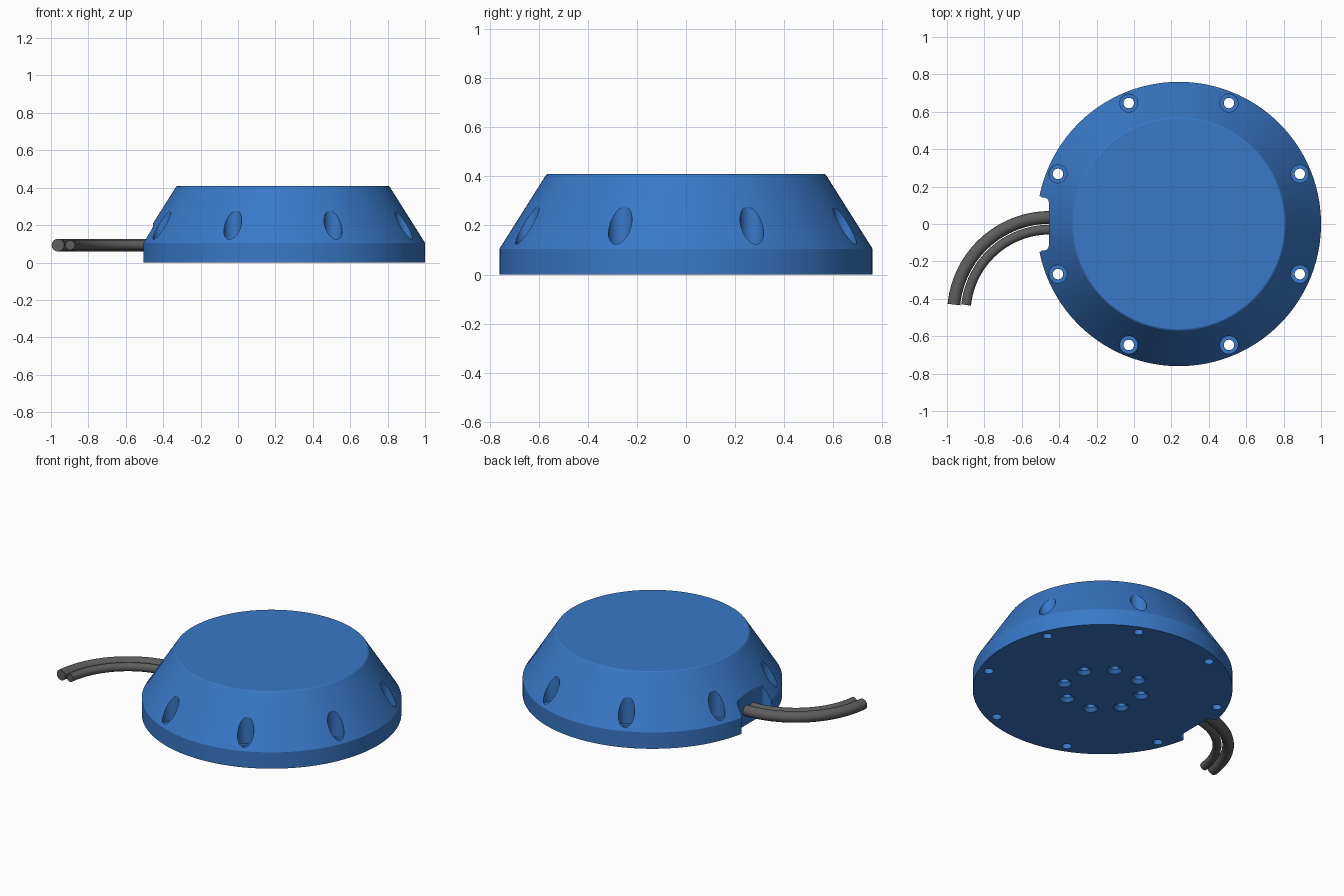
import bpy, bmesh
from math import sin, cos, pi, radians

if "Cube" in bpy.data.objects:
    bpy.data.objects.remove(bpy.data.objects["Cube"])

CX = 0.24  # x position of the housing axis


def material(name, rgb):
    mat = bpy.data.materials.new(name)
    mat.diffuse_color = (*rgb, 1)
    mat.use_nodes = True
    mat.node_tree.nodes["Principled BSDF"].inputs["Base Color"].default_value = mat.diffuse_color
    return mat


def lathe(bm, profile, x, y, segs):
    """Closed solid of revolution; the (r, z) profile runs upward, axis ends are capped."""
    rings = [[bm.verts.new((x + r * cos(2 * pi * i / segs), y + r * sin(2 * pi * i / segs), z))
              for i in range(segs)] for r, z in profile]
    for a, b in zip(rings, rings[1:]):
        for i in range(segs):
            j = (i + 1) % segs
            bm.faces.new((a[i], a[j], b[j], b[i]))
    bm.faces.new(rings[0][::-1])
    bm.faces.new(rings[-1])


def prism(bm, outline, z0, z1):
    low = [bm.verts.new((x, y, z0)) for x, y in outline]
    high = [bm.verts.new((x, y, z1)) for x, y in outline]
    n = len(outline)
    faces = [bm.faces.new(low), bm.faces.new(high)]
    faces += [bm.faces.new((low[i], low[(i + 1) % n], high[(i + 1) % n], high[i])) for i in range(n)]
    bmesh.ops.recalc_face_normals(bm, faces=faces)


def to_object(name, bm):
    mesh = bpy.data.meshes.new(name)
    bm.to_mesh(mesh)
    bm.free()
    obj = bpy.data.objects.new(name, mesh)
    bpy.context.collection.objects.link(obj)
    return obj


def activate(obj):
    bpy.ops.object.select_all(action='DESELECT')
    obj.select_set(True)
    bpy.context.view_layer.objects.active = obj


blue = material("blue", (0.04, 0.19, 0.58))
dark = material("dark_grey", (0.11, 0.11, 0.11))

# Housing: short cylinder, cone, rounded top edge
bm = bmesh.new()
lathe(bm, [(0.76, 0), (0.76, 0.105), (0.574, 0.4), (0.57, 0.406), (0.563, 0.41)], CX, 0, 160)
housing = to_object("housing", bm)
housing.data.materials.append(blue)

# Cutters: counterbored rim holes and countersunk holes in the base
bm = bmesh.new()
for k in range(8):
    a = radians(22.5 + 45 * k)
    lathe(bm, [(0.028, -0.1), (0.028, 0.105), (0.048, 0.105), (0.048, 0.5)],
          CX + 0.7 * cos(a), 0.7 * sin(a), 32)
    lathe(bm, [(0.055, -0.01), (0.045, 0), (0.025, 0.02), (0.025, 0.12)],
          CX + 0.235 * cos(a), 0.235 * sin(a), 32)

# Cutter: cable notch with rounded corners
half = [(-0.455, 0.115), (-0.458, 0.129), (-0.467, 0.138), (-0.48, 0.141),
        (-0.494, 0.143), (-0.504, 0.151), (-0.515, 0.165), (-0.6, 0.165)]
prism(bm, half + [(x, -y) for x, y in reversed(half)], -0.1, 0.6)
cutter = to_object("cutter", bm)
cutter.hide_render = True

mod = housing.modifiers.new("cuts", 'BOOLEAN')
mod.operation = 'DIFFERENCE'
mod.solver = 'EXACT'
mod.object = cutter
activate(housing)
bpy.ops.object.modifier_apply(modifier=mod.name)
bpy.data.objects.remove(cutter)
bpy.ops.object.shade_smooth_by_angle(angle=radians(25))


# Cables: two concentric arcs leaving the notch
def cable(name, bend, thickness):
    pts = [(-0.41, -0.48 + bend)]
    end = 90 - math_end(bend)
    pts += [(-0.45 - bend * sin(radians(end * i / 32)),
             -0.48 + bend * cos(radians(end * i / 32))) for i in range(33)]
    curve = bpy.data.curves.new(name, 'CURVE')
    curve.dimensions = '3D'
    curve.bevel_depth = thickness
    curve.bevel_resolution = 6
    curve.use_fill_caps = True
    spline = curve.splines.new('POLY')
    spline.points.add(len(pts) - 1)
    for p, (x, y) in zip(spline.points, pts):
        p.co = (x, y, 0.093, 1)
    curve.materials.append(dark)
    obj = bpy.data.objects.new(name, curve)
    bpy.context.collection.objects.link(obj)
    activate(obj)
    bpy.ops.object.convert(target='MESH')
    bpy.ops.object.shade_smooth_by_angle(angle=radians(35))


def math_end(bend):
    return 5.5 if bend > 0.48 else 6.0


cable("outer_cable", 0.515, 0.034)
cable("inner_cable", 0.45, 0.026)
